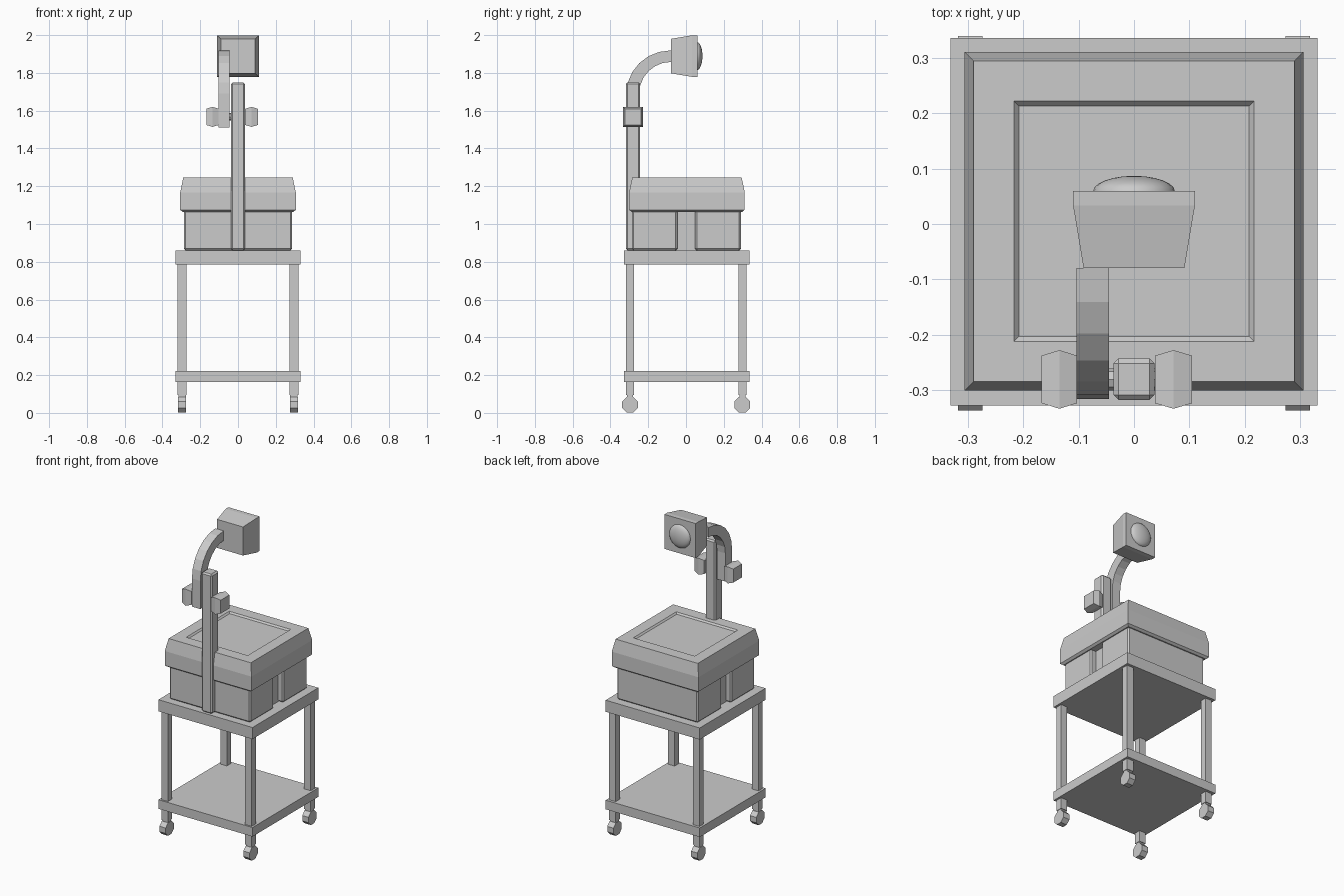
import bpy, bmesh
from math import sin, cos, pi
from mathutils import Matrix

if "Cube" in bpy.data.objects:
    bpy.data.objects.remove(bpy.data.objects["Cube"])


def finish(name, bm):
    bmesh.ops.recalc_face_normals(bm, faces=bm.faces)
    mesh = bpy.data.meshes.new(name)
    bm.to_mesh(mesh)
    bm.free()
    ob = bpy.data.objects.new(name, mesh)
    bpy.context.collection.objects.link(ob)
    return ob


def box(name, x, y, z, bevel=0.0):
    """Box from (min, max) ranges with an optional one-step bevel."""
    bm = bmesh.new()
    bmesh.ops.create_cube(bm, size=1)
    for v in bm.verts:
        for i, r in enumerate((x, y, z)):
            v.co[i] = r[0] if v.co[i] < 0 else r[1]
    if bevel:
        bmesh.ops.bevel(bm, geom=bm.edges[:], offset=bevel, segments=1, affect='EDGES')
    return finish(name, bm)


def loft(name, axis, centre, sections):
    """Square rings (position, half size) stacked along an axis, capped at both ends."""
    bm = bmesh.new()
    a, b = [i for i in range(3) if i != axis]
    rings = []
    for pos, h in sections:
        ring = []
        for sa, sb in ((-1, -1), (1, -1), (1, 1), (-1, 1)):
            co = list(centre)
            co[axis] = pos
            co[a] += sa * h
            co[b] += sb * h
            ring.append(bm.verts.new(co))
        rings.append(ring)
    for r0, r1 in zip(rings, rings[1:]):
        for i in range(4):
            j = (i + 1) % 4
            bm.faces.new((r0[i], r0[j], r1[j], r1[i]))
    bm.faces.new(rings[0])
    bm.faces.new(rings[-1])
    return finish(name, bm)


def cylinder_x(name, x0, x1, y, z, r, sides, turn=0.0):
    bm = bmesh.new()
    m = (Matrix.Translation(((x0 + x1) / 2, y, z)) @ Matrix.Rotation(turn, 4, 'X')
         @ Matrix.Rotation(pi / 2, 4, 'Y'))
    bmesh.ops.create_cone(bm, cap_ends=True, segments=sides, radius1=r, radius2=r,
                          depth=x1 - x0, matrix=m)
    return finish(name, bm)


# Cart shelves
box("top_shelf", (-0.332, 0.332), (-0.328, 0.336), (0.786, 0.86))
box("lower_shelf", (-0.332, 0.332), (-0.328, 0.336), (0.164, 0.222))

# Legs and casters
for sx, side in ((-1, "left"), (1, "right")):
    for y, end in ((-0.296, "front"), (0.298, "back")):
        cx = sx * 0.296
        box(f"{end}_{side}_leg", (cx - 0.023, cx + 0.023), (y - 0.021, y + 0.021), (0.094, 0.79))
        box(f"{end}_{side}_caster_fork", (cx - 0.02, cx + 0.02), (y - 0.016, y + 0.016), (0.06, 0.096))
        cylinder_x(f"{end}_{side}_caster_wheel", cx - 0.022, cx + 0.022, y, 0.043, 0.045, 8, pi / 8)

# Projector base: two halves around a recessed core
box("base_core", (-0.25, 0.25), (-0.2, 0.2), (0.86, 1.07))
box("base_front_half", (-0.286, 0.286), (-0.286, -0.046), (0.86, 1.08), 0.009)
box("base_back_half", (-0.286, 0.286), (0.048, 0.29), (0.86, 1.08), 0.009)

# Projector stage with recessed glass
loft("projector_stage", 2, (0, 0.005, 0),
     [(1.064, 0.292), (1.075, 0.306), (1.167, 0.306), (1.245, 0.29),
      (1.245, 0.217), (1.235, 0.208)])

# Upright post
box("upright_post", (-0.037, 0.037), (-0.318, -0.243), (0.86, 1.75), 0.009)

# Curved arm
ac_y, ac_z, r_out, r_in, steps = -0.08, 1.69, 0.236, 0.168, 6
outer = [(ac_y - r_out * cos(t), ac_z + 0.229 * sin(t))
         for t in [pi / 2 * i / steps for i in range(steps + 1)]]
inner = [(ac_y - r_in * cos(t), ac_z + r_in * sin(t))
         for t in [pi / 2 * i / steps for i in range(steps + 1)]]
outer.insert(0, (outer[0][0], 1.51))
inner.insert(0, (inner[0][0], 1.51))
bm = bmesh.new()
rows = [[bm.verts.new((x, y, z)) for x, (y, z) in
         ((-0.104, o), (-0.045, o), (-0.045, i), (-0.104, i))] for o, i in zip(outer, inner)]
for r0, r1 in zip(rows, rows[1:]):
    for k in range(4):
        n = (k + 1) % 4
        bm.faces.new((r0[k], r0[n], r1[n], r1[k]))
bm.faces.new(rows[0])
bm.faces.new(rows[-1])
finish("curved_arm", bm)

# Clamp knobs and axle
for name, x0, x1 in (("left_knob", -0.167, -0.103), ("right_knob", 0.038, 0.105)):
    loft(name, 0, (0, -0.281, 1.567), [(x0, 0.043), ((x0 + x1) / 2, 0.053), (x1, 0.043)])
cylinder_x("clamp_axle", -0.11, 0.045, -0.281, 1.567, 0.02, 8)

# Projection head
loft("projection_head", 1, (0, 0, 1.889),
     [(-0.08, 0.091), (0.033, 0.11), (0.06, 0.11)])

# Lens: shallow dome facing the back
bm = bmesh.new()
bmesh.ops.create_uvsphere(bm, u_segments=24, v_segments=12, radius=1)
bmesh.ops.delete(bm, geom=[v for v in bm.verts if v.co.z < -0.01], context='VERTS')
bmesh.ops.transform(bm, verts=bm.verts, matrix=Matrix.Translation((0, 0.059, 1.889))
                    @ Matrix.Rotation(-pi / 2, 4, 'X') @ Matrix.Diagonal((0.074, 0.074, 0.028, 1)))
lens = finish("lens", bm)
for p in lens.data.polygons:
    p.use_smooth = True
